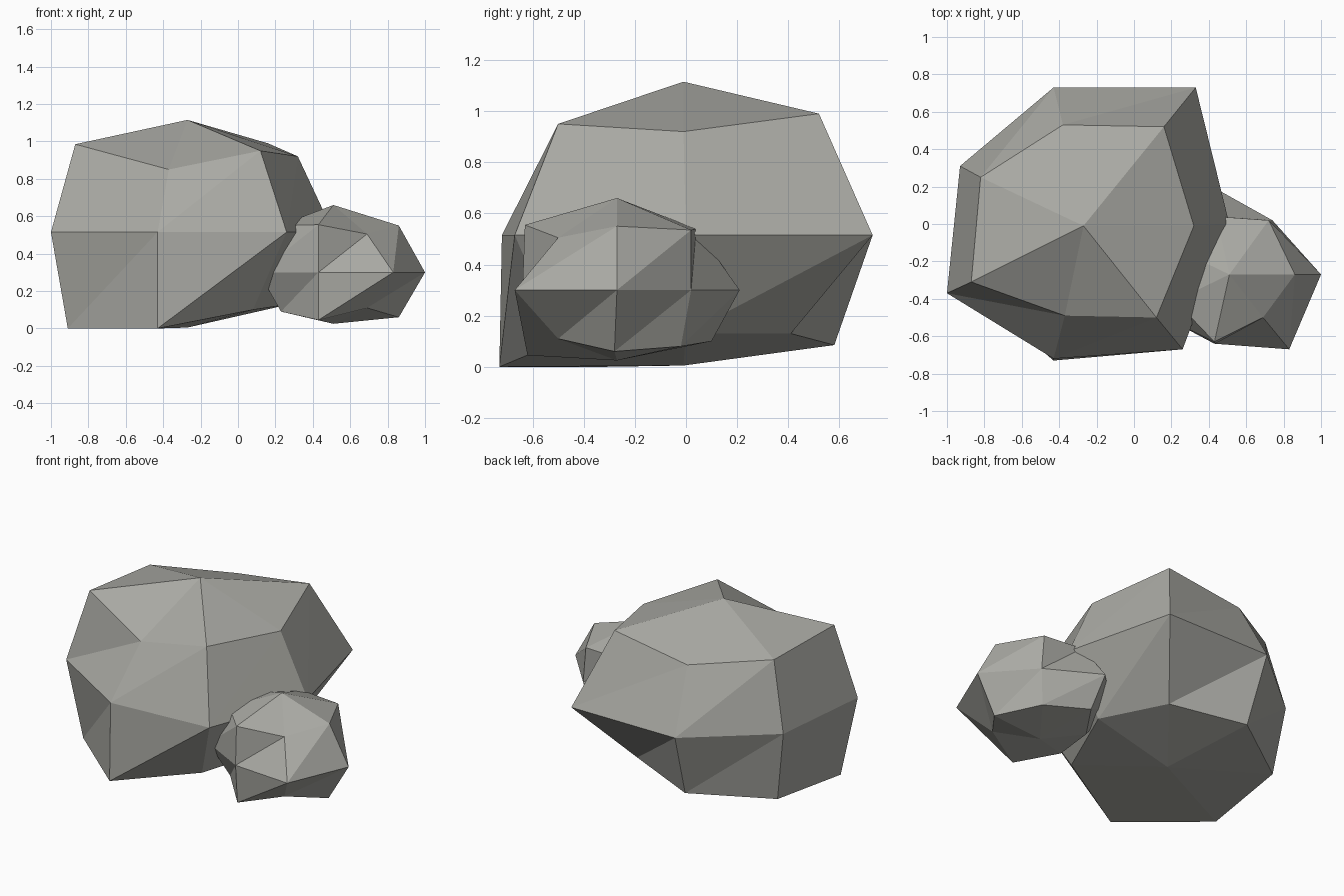
import bpy

stone = bpy.data.materials.new("stone_grey")
stone.diffuse_color = (0.40, 0.40, 0.37, 1)


def boulder(name, bottom, low, mid, high, top):
    """Faceted stone: three rings of seven points between two poles."""
    n = len(mid)
    verts = [bottom, *low, *mid, *high, top]
    last = len(verts) - 1
    faces = []
    for i in range(n):
        j = (i + 1) % n
        faces.append((0, 1 + j, 1 + i))
        for r in (1, 1 + n):
            faces.append((r + i, r + j, r + n + j))
            faces.append((r + i, r + n + j, r + n + i))
        faces.append((1 + 2 * n + i, 1 + 2 * n + j, last))
    # diagonals of the side bands run from the lower point to the next upper one
    mesh = bpy.data.meshes.new(name)
    mesh.from_pydata(verts, [], faces)
    mesh.materials.append(stone)
    mesh.update()
    ob = bpy.data.objects.new(name, mesh)
    bpy.context.collection.objects.link(ob)


def level(points, z):
    return [(x, y, z) for x, y in points]


# Large boulder
boulder(
    "large_boulder",
    (-0.27, -0.01, 0.005),
    [(0.28, 0, 0.13), (0.07, 0.41, 0.13), (-0.40, 0.58, 0.085), (-0.86, 0.27, 0.05),
     (-0.91, -0.32, 0.0), (-0.43, -0.73, 0.0), (0.08, -0.49, 0.10)],
    level([(0.51, 0), (0.33, 0.73), (-0.43, 0.73), (-0.93, 0.31),
           (-1.0, -0.37), (-0.43, -0.72), (0.26, -0.67)], 0.515),
    [(0.32, -0.01, 0.92), (0.16, 0.52, 0.99), (-0.38, 0.53, 0.91), (-0.82, 0.25, 0.955),
     (-0.87, -0.31, 0.985), (-0.37, -0.49, 0.85), (0.12, -0.50, 0.95)],
    (-0.27, -0.01, 1.115),
)

# Small boulder leaning into the large one
boulder(
    "small_boulder",
    (0.51, -0.27, 0.025),
    [(0.86, -0.28, 0.06), (0.70, -0.02, 0.08), (0.42, 0.10, 0.10), (0.25, -0.15, 0.10),
     (0.23, -0.41, 0.09), (0.43, -0.62, 0.045), (0.69, -0.50, 0.11)],
    level([(1.0, -0.27), (0.74, 0.02), (0.40, 0.21), (0.12, -0.08),
           (0.11, -0.47), (0.43, -0.64), (0.83, -0.67)], 0.30),
    [(0.86, -0.27, 0.55), (0.72, 0.02, 0.535), (0.44, 0.04, 0.54), (0.24, -0.14, 0.55),
     (0.22, -0.41, 0.55), (0.43, -0.63, 0.555), (0.69, -0.50, 0.505)],
    (0.51, -0.27, 0.66),
)
